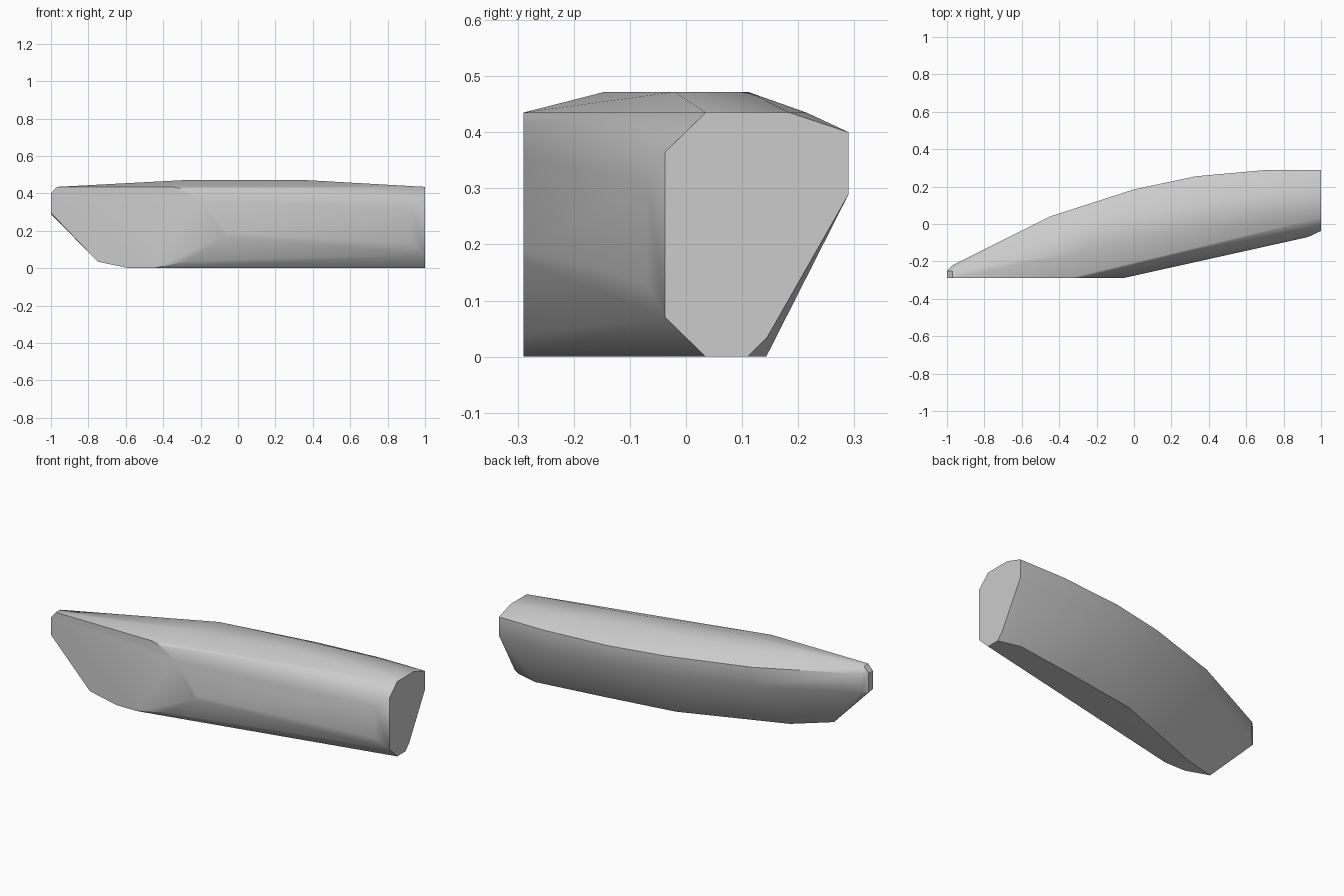
import bpy
import bmesh
import math
from mathutils import Vector

default_cube = bpy.data.objects.get("Cube")
if default_cube:
    bpy.data.objects.remove(default_cube, do_unlink=True)


def make_material(name, color):
    material = bpy.data.materials.new(name)
    material.use_nodes = True
    material.diffuse_color = color
    material.node_tree.nodes["Principled BSDF"].inputs["Base Color"].default_value = color
    return material


def hull_object(name, points, material):
    """Wrap the guide points in a convex skin and merge coplanar facets."""
    bm = bmesh.new()
    for point in points:
        bm.verts.new(point)
    result = bmesh.ops.convex_hull(bm, input=bm.verts[:])
    spare = {item for item in result["geom_interior"] + result["geom_unused"]
             if isinstance(item, bmesh.types.BMVert)}
    bmesh.ops.delete(bm, geom=list(spare), context="VERTS")
    bmesh.ops.dissolve_limit(bm, angle_limit=math.radians(0.5),
                             verts=bm.verts[:], edges=bm.edges[:])
    bmesh.ops.recalc_face_normals(bm, faces=bm.faces[:])
    mesh = bpy.data.meshes.new(name)
    bm.to_mesh(mesh)
    bm.free()
    mesh.materials.append(material)
    obj = bpy.data.objects.new(name, mesh)
    bpy.context.collection.objects.link(obj)
    return obj


# Flat cut on the front: x, z outline in one plane
FRONT_Y = -0.29
front_cut = [(-1, .295), (-1, .4), (-.97, .435), (-.35, .435), (-.28, .42),
             (-.2, .36), (-.06, .19), (-.07, .17), (-.27, .04),
             (-.45, 0), (-.58, 0), (-.75, .035)]

# Flat cut on the +x end: y, z outline
END_X = 1
end_cut = [(-.037, .07), (.035, 0), (.11, 0), (.145, .035), (.29, .29),
           (.29, .4), (.185, .435), (.035, .435), (-.037, .365)]

# Curved back crest: x, y path repeated at the two rim heights
back_path = [(-1, -.25), (-.97, -.22), (-.45, .04), (0, .185),
             (.33, .255), (.72, .29)]
rim_heights = (.29, .4)

# Floor, shoulder and crown outlines: x, y paths at fixed heights
floor_path = [(-.53, -.2), (.05, .02), (.46, .085), (.87, .143)]
shoulder_path = [(-.97, -.25), (.7, .215)]
crown_path = [(-.27, -.145), (.35, -.02), (.35, .11), (-.15, .04)]

points = [Vector((x, FRONT_Y, z)) for x, z in front_cut]
points += [Vector((END_X, y, z)) for y, z in end_cut]
points += [Vector((x, y, z)) for x, y in back_path for z in rim_heights]
for path, height in ((floor_path, 0), (shoulder_path, .435), (crown_path, .472)):
    points += [Vector((x, y, height)) for x, y in path]

# Slight bulge of the front flank next to the end cut
points += [Vector((.93, -.07, z)) for z in (.13, .31)]

stone_gray = make_material("stone gray", (0.6, 0.6, 0.6, 1))
body = hull_object("rounded_stone_block", points, stone_gray)

bpy.ops.object.select_all(action="DESELECT")
body.select_set(True)
bpy.context.view_layer.objects.active = body
bpy.ops.object.shade_smooth_by_angle(angle=math.radians(35))
